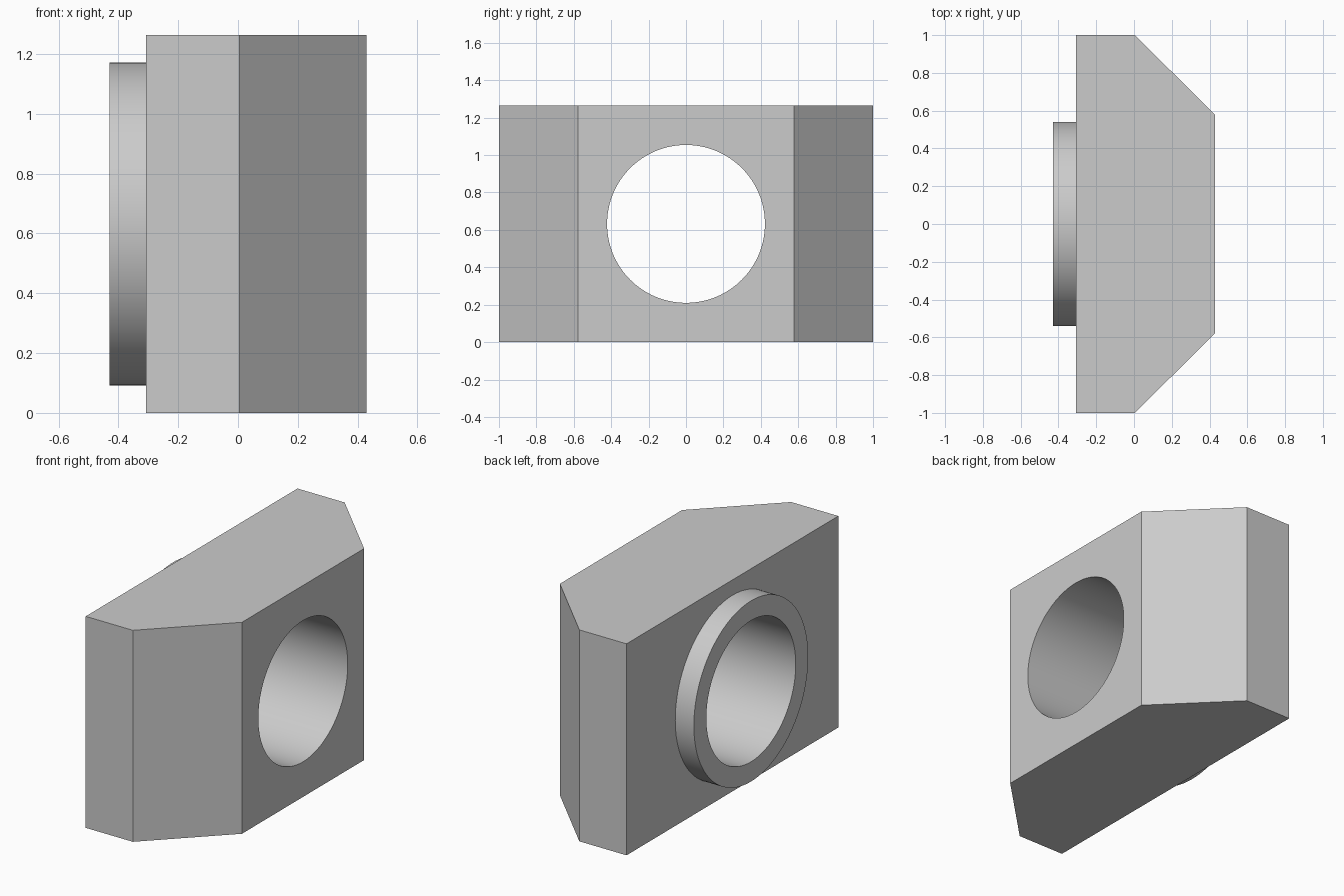
import bpy
import bmesh
import math

cube = bpy.data.objects.get("Cube")
if cube:
    bpy.data.objects.remove(cube, do_unlink=True)

HEIGHT = 1.264
MID = HEIGHT / 2
BACK, FACE, LIP = -0.307, 0.43, -0.43

grey = bpy.data.materials.new("plain grey")
grey.use_nodes = True
colour = (0.6, 0.6, 0.6, 1)
grey.diffuse_color = colour
grey.node_tree.nodes["Principled BSDF"].inputs["Base Color"].default_value = colour


def prism(name, outline, depth):
    """Extrude an outline in the xy plane upwards by depth."""
    bm = bmesh.new()
    face = bm.faces.new([bm.verts.new((x, y, 0)) for x, y in outline])
    top = bmesh.ops.extrude_face_region(bm, geom=[face])["geom"]
    verts = [v for v in top if isinstance(v, bmesh.types.BMVert)]
    bmesh.ops.translate(bm, verts=verts, vec=(0, 0, depth))
    bmesh.ops.recalc_face_normals(bm, faces=bm.faces)
    mesh = bpy.data.meshes.new(name)
    bm.to_mesh(mesh)
    bm.free()
    obj = bpy.data.objects.new(name, mesh)
    bpy.context.collection.objects.link(obj)
    mesh.materials.append(grey)
    return obj


def rod(name, radius, x0, x1):
    """Round bar along x, centred on the height of the block."""
    steps = 128
    circle = [(radius * math.cos(math.tau * i / steps),
               radius * math.sin(math.tau * i / steps)) for i in range(steps)]
    obj = prism(name, circle, x1 - x0)
    obj.rotation_euler.y = math.pi / 2
    obj.location = (x0, 0, MID)
    return obj


# Block with two chamfered vertical corners
half = [(BACK, -1), (0.005, -1), (FACE, -0.577)]
block = prism("bearing_block", half + [(x, -y) for x, y in reversed(half)], HEIGHT)

# Raised collar joined to the block, then a bore through both
collar = rod("collar", 0.54, LIP, 0)
bore = rod("bore_cutter", 0.422, LIP - 0.2, FACE + 0.2)
bpy.context.view_layer.objects.active = block
for tool, operation in ((collar, "UNION"), (bore, "DIFFERENCE")):
    tool.hide_render = True
    mod = block.modifiers.new(tool.name, "BOOLEAN")
    mod.operation = operation
    mod.solver = "EXACT"
    mod.object = tool
    bpy.ops.object.modifier_apply(modifier=mod.name)
    bpy.data.objects.remove(tool, do_unlink=True)

# Smooth round walls, sharp rims and corners
bpy.ops.object.select_all(action="DESELECT")
block.select_set(True)
bpy.ops.object.shade_smooth_by_angle(angle=math.radians(30))
